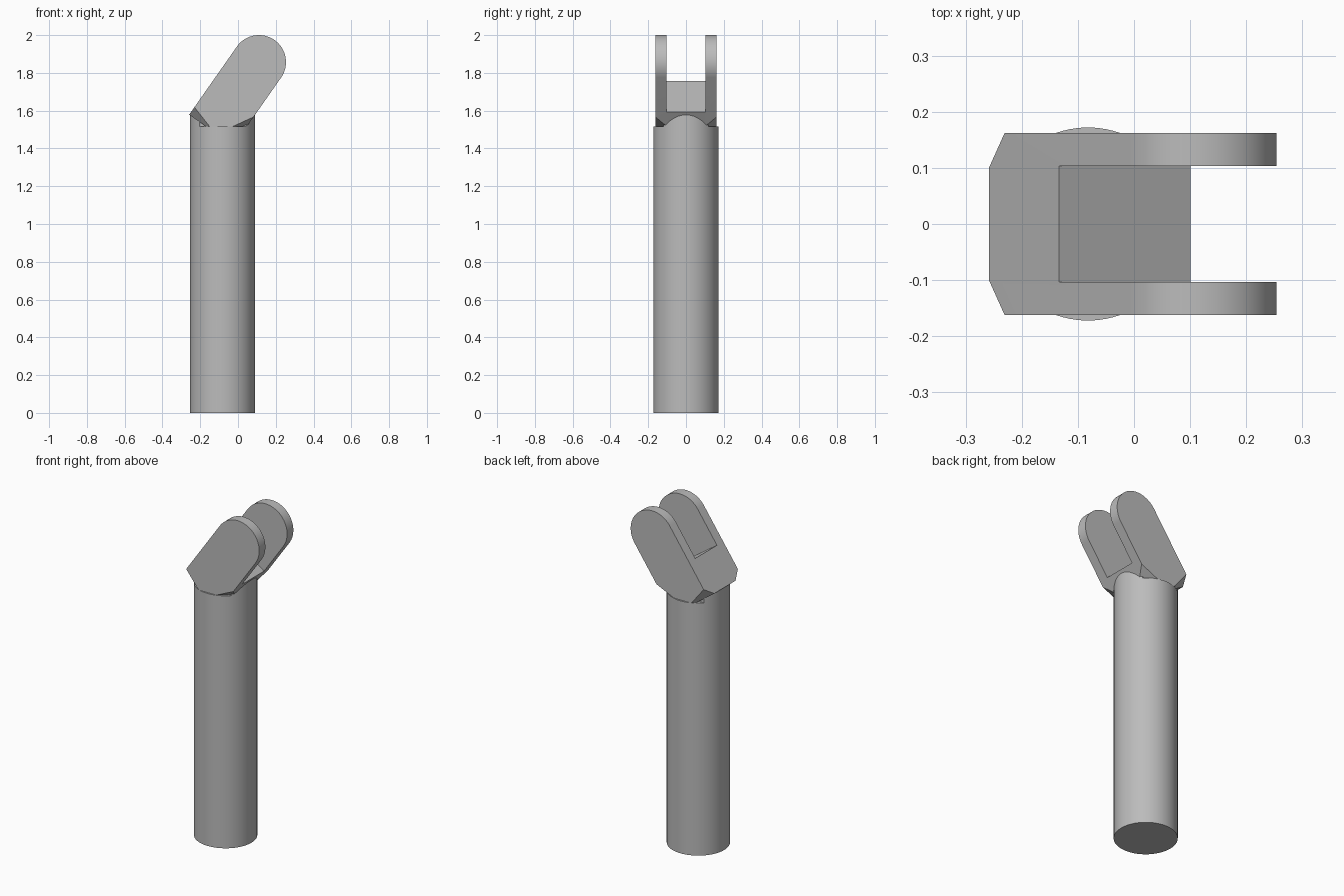
import bpy, bmesh
from math import sin, cos, pi, radians
from mathutils import Matrix, Vector

cube = bpy.data.objects.get("Cube")
if cube:
    bpy.data.objects.remove(cube, do_unlink=True)

grey = bpy.data.materials.new("grey_metal")
grey.use_nodes = True
grey.diffuse_color = (0.5, 0.5, 0.5, 1)
grey.node_tree.nodes["Principled BSDF"].inputs["Base Color"].default_value = (0.5, 0.5, 0.5, 1)

R = 0.172            # rod radius
ROD_X = -0.082       # rod axis
SHOULDER = 1.515     # top of the full rod
CAP = 0.143          # fork tip radius
HALF = 0.162         # half width of the fork
# Fork frame: local x along the arms, origin at the tip centre
FORK = Matrix.Translation((0.111, 0, 1.857)) @ Matrix.Rotation(radians(-55), 4, 'Y')


def finish(bm, name):
    bmesh.ops.recalc_face_normals(bm, faces=bm.faces)
    mesh = bpy.data.meshes.new(name)
    bm.to_mesh(mesh)
    bm.free()
    mesh.materials.append(grey)
    ob = bpy.data.objects.new(name, mesh)
    bpy.context.collection.objects.link(ob)
    return ob


def activate(ob):
    bpy.ops.object.select_all(action='DESELECT')
    ob.select_set(True)
    bpy.context.view_layer.objects.active = ob


def cut(bm, point, normal):
    """Remove everything on the normal side of a plane and cap the opening."""
    geom = bm.verts[:] + bm.edges[:] + bm.faces[:]
    res = bmesh.ops.bisect_plane(bm, geom=geom, plane_co=point, plane_no=normal,
                                 clear_outer=True, dist=1e-5)
    edges = [e for e in res['geom_cut'] if isinstance(e, bmesh.types.BMEdge)]
    if edges:
        bmesh.ops.edgeloop_fill(bm, edges=edges)


def rod(name, bottom, top):
    bm = bmesh.new()
    bmesh.ops.create_cone(bm, cap_ends=True, segments=96, radius1=R, radius2=R, depth=top - bottom,
                          matrix=Matrix.Translation((ROD_X, 0, (top + bottom) / 2)))
    return bm


# Rod, with a narrow tongue rising into the fork
rod_bm = rod("rod", 0, SHOULDER)
tongue_bm = rod("rod_tongue", SHOULDER - 0.01, 1.584)
for side in (-1, 1):
    cut(tongue_bm, (0, side * 0.12, 0), (0, side, 0))
parts = [finish(rod_bm, "rod"), finish(tongue_bm, "rod_tongue")]

# Fork body: a round-tipped bar extruded across y
bm = bmesh.new()
outline = [(-0.44, -CAP), *[(CAP * cos(a), CAP * sin(a))
           for a in (pi * (i / 40 - 0.5) for i in range(41))], (-0.44, CAP)]
face = bm.faces.new([bm.verts.new((u, -HALF, v)) for u, v in outline])
ext = bmesh.ops.extrude_face_region(bm, geom=[face])
bmesh.ops.translate(bm, vec=(0, 2 * HALF, 0),
                    verts=[g for g in ext['geom'] if isinstance(g, bmesh.types.BMVert)])
bm.transform(FORK)

# Flat underside and four chamfered lower corners
cut(bm, (0, 0, SHOULDER), (0, 0, -1))
centre = Vector((0, 0, 1.75))
corners = [((-0.232, HALF, 1.62), (-0.255, 0.11, 1.586), (-0.153, HALF, 1.52)),
           ((0.085, HALF, 1.568), (0.048, 0.11, 1.522), (-0.02, HALF, 1.52))]
for corner in corners:
    for side in (-1, 1):
        a, b, c = (Vector((x, side * y, z)) for x, y, z in corner)
        n = (b - a).cross(c - a).normalized()
        if n.dot(centre - a) > 0:
            n.negate()
        cut(bm, a, n)
fork = finish(bm, "fork")

# Slot between the two arms
bm = bmesh.new()
bmesh.ops.create_cube(bm, size=1, matrix=FORK @ Matrix.Translation((0.278, 0, 0))
                      @ Matrix.Diagonal((1, 0.206, 1, 1)))
cutter = finish(bm, "slot_cutter")
cutter.hide_render = True
mod = fork.modifiers.new("slot", 'BOOLEAN')
mod.operation = 'DIFFERENCE'
mod.solver = 'EXACT'
mod.object = cutter
activate(fork)
bpy.ops.object.modifier_apply(modifier=mod.name)
bpy.data.objects.remove(cutter, do_unlink=True)

# Smooth round surfaces, keep edges sharp
for ob in parts + [fork]:
    activate(ob)
    bpy.ops.object.shade_smooth_by_angle(angle=radians(25))
